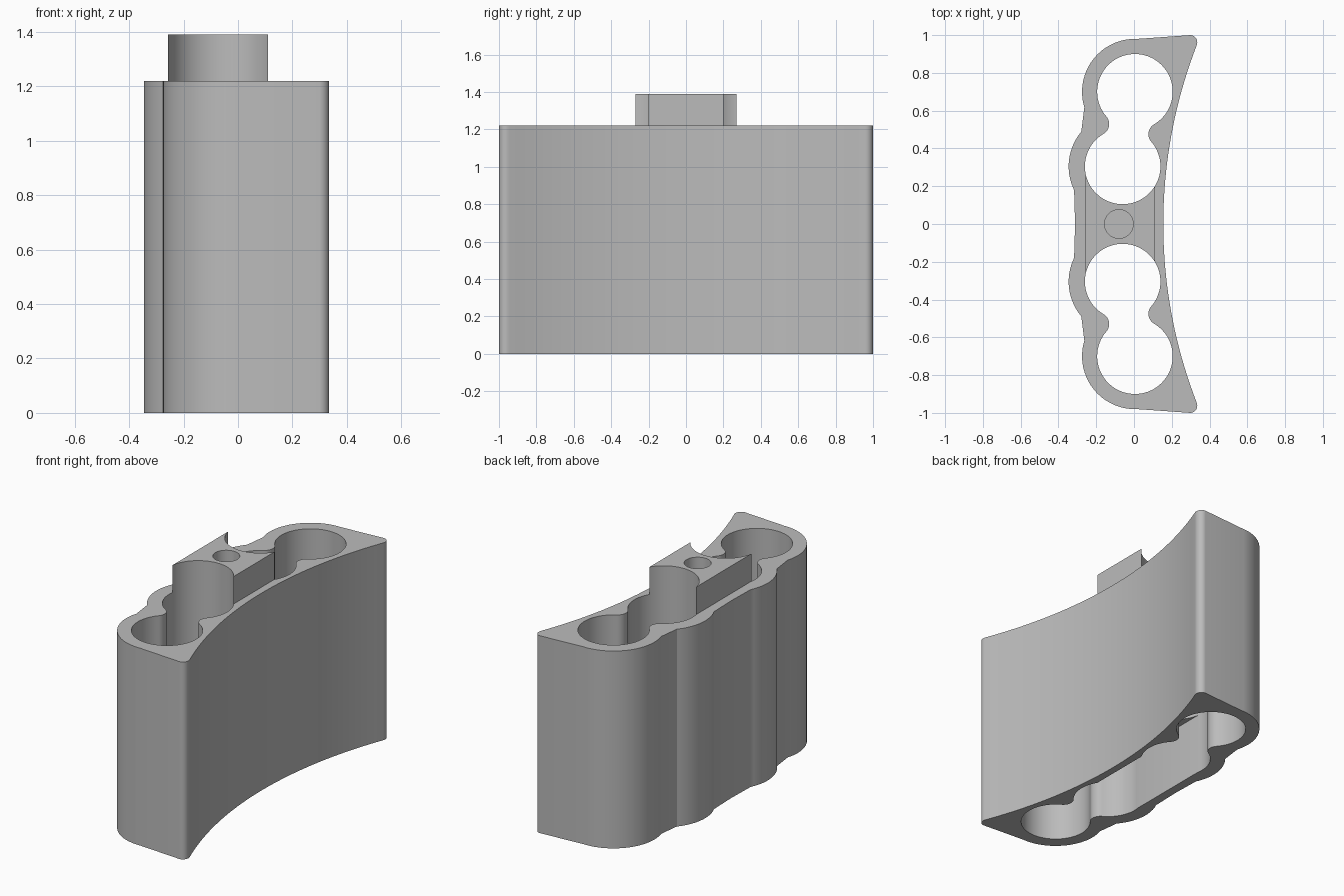
import bpy, bmesh
from math import radians, degrees, cos, sin, sqrt, atan2

if "Cube" in bpy.data.objects:
    bpy.data.objects.remove(bpy.data.objects["Cube"])

grey = bpy.data.materials.new("plain grey")
grey.diffuse_color = (0.5, 0.5, 0.5, 1)
grey.use_nodes = True
grey.node_tree.nodes["Principled BSDF"].inputs["Base Color"].default_value = grey.diffuse_color


def arc(cx, cy, r, a0, a1, n):
    """Points on an arc, angles in degrees."""
    return [(cx + r * cos(radians(a0 + (a1 - a0) * i / n)),
             cy + r * sin(radians(a0 + (a1 - a0) * i / n))) for i in range(n + 1)]


def prism(name, pts, z0, z1):
    """Extrude a closed profile between two heights."""
    bm = bmesh.new()
    face = bm.faces.new([bm.verts.new((x, y, z0)) for x, y in pts])
    top = bmesh.ops.extrude_face_region(bm, geom=[face])["geom"]
    for v in top:
        if isinstance(v, bmesh.types.BMVert):
            v.co.z = z1
    bmesh.ops.recalc_face_normals(bm, faces=bm.faces)
    mesh = bpy.data.meshes.new(name)
    bm.to_mesh(mesh)
    bm.free()
    mesh.materials.append(grey)
    ob = bpy.data.objects.new(name, mesh)
    bpy.context.collection.objects.link(ob)
    return ob


def combine(target, tool, operation):
    """Apply a boolean and remove the tool."""
    bpy.context.view_layer.objects.active = target
    mod = target.modifiers.new("cut", "BOOLEAN")
    mod.operation, mod.object, mod.solver = operation, tool, "EXACT"
    bpy.ops.object.modifier_apply(modifier=mod.name)
    bpy.data.objects.remove(tool)


def box(x0, x1, y):
    return [(x0, -y), (x1, -y), (x1, y), (x0, y)]


# Outer wall: concave face, rounded corner, two lobes, then mirrored
BEND = 2.615
half = [(0.155 + BEND - sqrt(BEND ** 2 - y * y), y)
        for y in [0.945 * i / 20 for i in range(1, 21)]]
half += arc(0.297, 0.962, 0.038, -12, 87, 8)
half += arc(0.005, 0.70, 0.28, 88, 197, 28)
half += arc(-0.06, 0.305, 0.286, 140, 206, 18)
outline = [(0.155, 0)] + half + [(-0.312, 0)] + [(x, -y) for x, y in reversed(half)]
body = prism("tray_body", outline, 0, 1.22)

# Raised centre block
combine(body, prism("centre_block", box(-0.257, 0.11, 0.28), 1.0, 1.39), "UNION")

# Peanut shaped wells: two bores joined by a filleted neck
R, F = 0.20, 0.06
lower, upper = (-0.06, 0.305), (0.005, 0.70)
dx, dy = upper[0] - lower[0], upper[1] - lower[1]
h = sqrt(dx * dx + dy * dy) / 2
w = sqrt((R + F) ** 2 - h * h)
t = degrees(atan2(h, w))
local = arc(0, -h, R, 180 - t, 360 + t, 56)
local += arc(w, 0, F, 180 + t, 180 - t, 12)[1:-1]
local += arc(0, h, R, -t, 180 + t, 56)
local += arc(-w, 0, F, t, -t, 12)[1:-1]
ux, uy = dx / (2 * h), dy / (2 * h)
mx, my = (lower[0] + upper[0]) / 2, (lower[1] + upper[1]) / 2
well = [(mx + a * uy + b * ux, my - a * ux + b * uy) for a, b in local]
for s in (1, -1):
    combine(body, prism("well", [(x, s * y) for x, y in well], -0.1, 1.6), "DIFFERENCE")

# Open slot under the block, and the blind screw hole in its top
combine(body, prism("slot", box(-0.257, 0.11, 0.29), -0.1, 0.38), "DIFFERENCE")
combine(body, prism("screw_hole", arc(-0.08, 0, 0.076, 0, 350, 35), 1.0, 1.6), "DIFFERENCE")

# Smooth curved walls with crisp edges
body.select_set(True)
bpy.context.view_layer.objects.active = body
bpy.ops.object.shade_smooth_by_angle(angle=radians(25))
